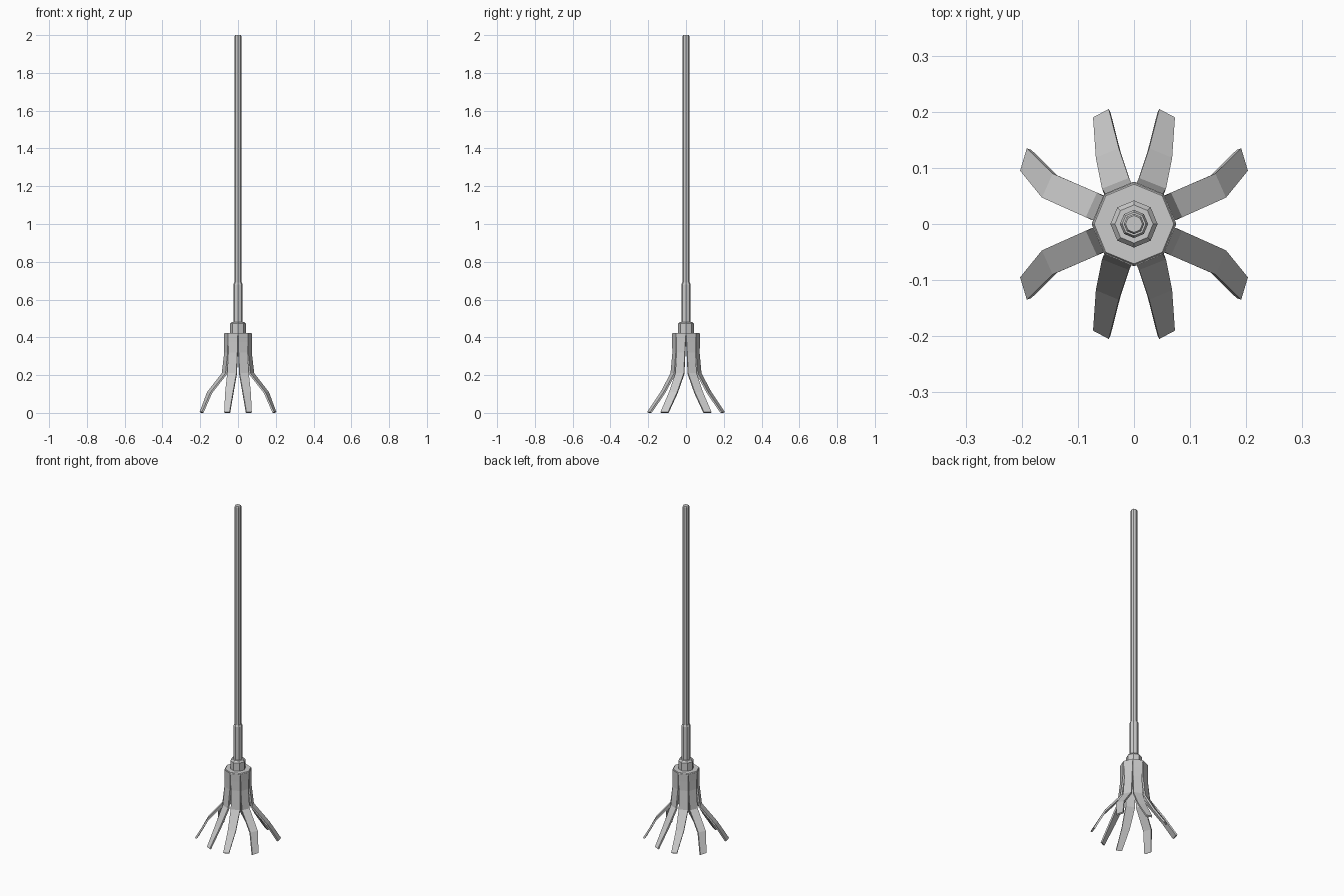
import bpy, bmesh, math

if "Cube" in bpy.data.objects:
    bpy.data.objects.remove(bpy.data.objects["Cube"])


def new_object(name, bm):
    mesh = bpy.data.meshes.new(name)
    bm.to_mesh(mesh)
    bm.free()
    obj = bpy.data.objects.new(name, mesh)
    bpy.context.collection.objects.link(obj)
    return obj


def lathe(name, profile, sides=8):
    """Closed turned part from (radius, height) pairs, bottom to top."""
    bm = bmesh.new()
    rings = [[bm.verts.new((r * math.cos(math.tau * i / sides),
                            r * math.sin(math.tau * i / sides), z))
              for i in range(sides)] for r, z in profile]
    for low, high in zip(rings, rings[1:]):
        for i in range(sides):
            j = (i + 1) % sides
            bm.faces.new((low[i], low[j], high[j], high[i]))
    bm.faces.new(rings[0][::-1])
    bm.faces.new(rings[-1])
    return new_object(name, bm)


# Pole, sleeve, collar and octagonal cap
lathe("pole", [(0.018, 0.6), (0.018, 1.995), (0.015, 2.0)])
lathe("sleeve", [(0.025, 0.46), (0.025, 0.68), (0.021, 0.69)])
lathe("collar", [(0.042, 0.42), (0.042, 0.472), (0.034, 0.482)])
lathe("mop_cap", [(0.070, 0.405), (0.075, 0.41), (0.075, 0.418), (0.071, 0.424)])

# Outer surface of the two strip shapes: height, lower-angle edge, upper-angle edge
side_strip = [
    (0.42, (0.075, 0.002), (0.054, 0.052)),
    (0.375, (0.074, 0.004), (0.054, 0.051)),
    (0.32, (0.073, 0.007), (0.055, 0.050)),
    (0.21, (0.086, 0.012), (0.066, 0.056)),
    (0.11, (0.164, 0.047), (0.145, 0.090)),
    (0.005, (0.203, 0.095), (0.191, 0.135)),
]
front_strip = [
    (0.42, (0.052, 0.054), (0.002, 0.075)),
    (0.375, (0.052, 0.053), (0.002, 0.074)),
    (0.32, (0.051, 0.054), (0.004, 0.072)),
    (0.21, (0.057, 0.063), (0.009, 0.082)),
    (0.11, (0.068, 0.118), (0.027, 0.135)),
    (0.005, (0.073, 0.190), (0.045, 0.205)),
]


def strip(name, rows, sx, sy):
    bm = bmesh.new()
    pairs = []
    for z, a, b in rows:
        pair = [bm.verts.new((p[0] * sx, p[1] * sy, z)) for p in (a, b)]
        pairs.append(pair if sx * sy > 0 else pair[::-1])
    for up, low in zip(pairs, pairs[1:]):
        bm.faces.new((low[0], low[1], up[1], up[0]))
    obj = new_object(name, bm)
    thick = obj.modifiers.new("thickness", 'SOLIDIFY')
    thick.thickness = 0.010
    thick.offset = -1


# Eight mop strips, mirrored into each quadrant
for sx, h in ((1, "right"), (-1, "left")):
    for sy, d in ((1, "back"), (-1, "front")):
        strip(f"outer_strip_{d}_{h}", side_strip, sx, sy)
        strip(f"inner_strip_{d}_{h}", front_strip, sx, sy)
